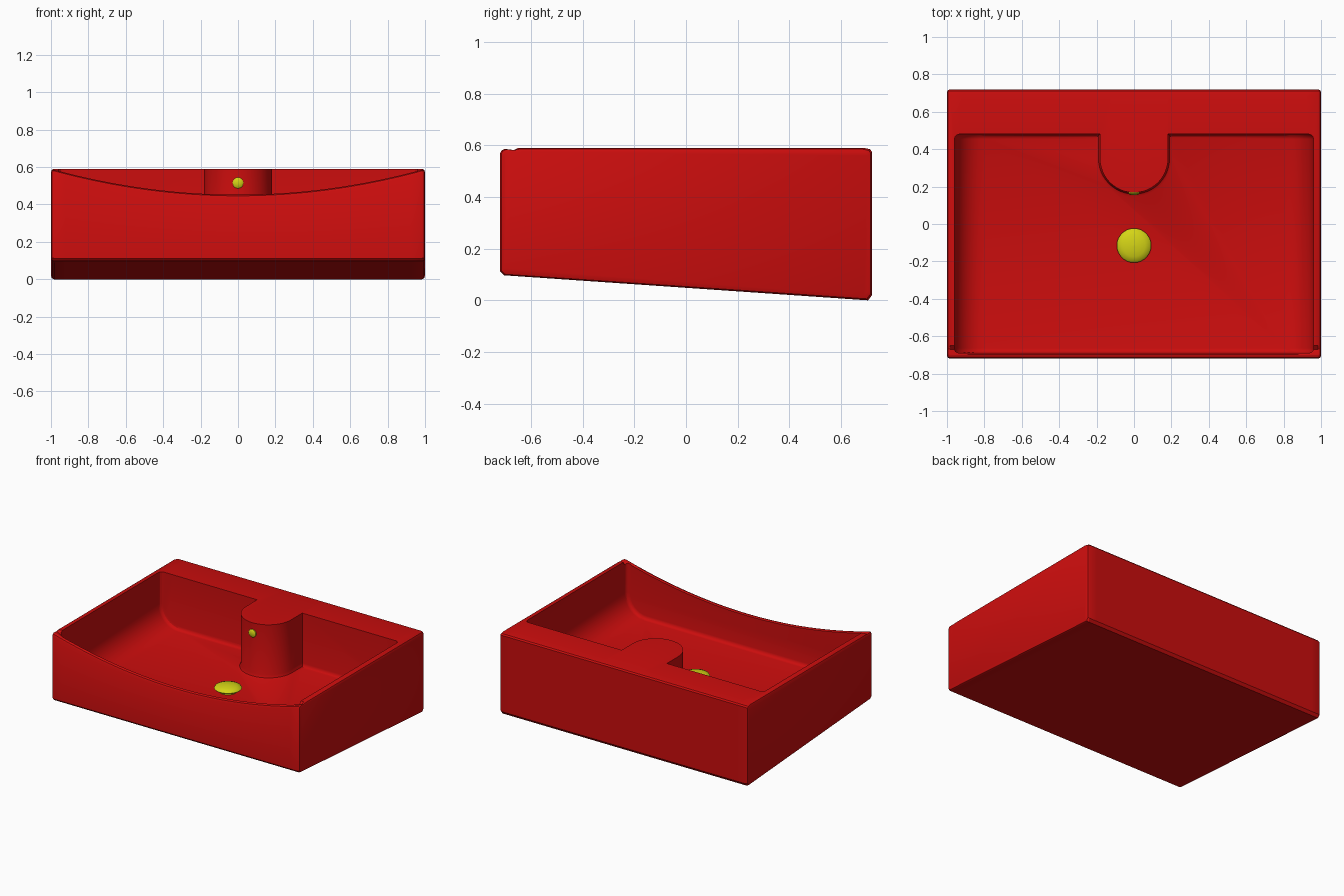
import bpy, bmesh, math

if "Cube" in bpy.data.objects:
    bpy.data.objects.remove(bpy.data.objects["Cube"], do_unlink=True)

RIM, FLOOR = 0.59, 0.20


def material(name, rgb):
    m = bpy.data.materials.new(name)
    m.use_nodes = True
    m.diffuse_color = (*rgb, 1)
    m.node_tree.nodes["Principled BSDF"].inputs["Base Color"].default_value = (*rgb, 1)
    return m


red = material("red glaze", (0.6, 0.004, 0.004))
yellow = material("yellow metal", (0.66, 0.66, 0.008))


def loft(name, rings, bevel_ends=0):
    """Skin a list of equal-length point rings and cap both ends."""
    bm = bmesh.new()
    vs = [[bm.verts.new(p) for p in r] for r in rings]
    n = len(rings[0])
    for a, b in zip(vs, vs[1:]):
        for i in range(n):
            j = (i + 1) % n
            bm.faces.new((a[i], a[j], b[j], b[i]))
    caps = [bm.faces.new(vs[0]), bm.faces.new(vs[-1])]
    bmesh.ops.recalc_face_normals(bm, faces=bm.faces)
    if bevel_ends:
        edges = [e for f in caps for e in f.edges
                 if min(v.co.z for v in e.verts) < RIM]
        bmesh.ops.bevel(bm, geom=edges, offset=bevel_ends, segments=3,
                        profile=0.5, affect='EDGES')
    me = bpy.data.meshes.new(name)
    bm.to_mesh(me)
    bm.free()
    ob = bpy.data.objects.new(name, me)
    bpy.context.collection.objects.link(ob)
    return ob


def activate(ob):
    bpy.ops.object.select_all(action='DESELECT')
    ob.select_set(True)
    bpy.context.view_layer.objects.active = ob


def subtract(ob, cutter):
    mod = ob.modifiers.new("cut", 'BOOLEAN')
    mod.operation, mod.solver, mod.object = 'DIFFERENCE', 'EXACT', cutter
    activate(ob)
    bpy.ops.object.modifier_apply(modifier=mod.name)
    bpy.data.objects.remove(cutter, do_unlink=True)


def finish(ob, mat, angle=30):
    ob.data.materials.clear()
    ob.data.materials.append(mat)
    activate(ob)
    bpy.ops.object.shade_smooth_by_angle(angle=math.radians(angle))


# Body: side sections swept across x, with a dipping front rim and sloped base
def body_section(x, inset=0.0):
    top = RIM - 0.138 * max(0.0, 1 - x * x)
    lip = min(0.02, RIM - top)
    pts = [(-0.72, 0.112), (-0.72, top - 0.018), (-0.714, top - 0.006),
           (-0.702, top), (-0.698, top), (-0.67, top - 1.4 * lip), (-0.65, RIM),
           (0.69, RIM), (0.712, 0.585), (0.72, 0.575),
           (0.72, 0.02), (0.705, 0.0), (-0.705, 0.097)]
    return [(x, y * (1 - inset / 0.72), z + (0.32 - z) * inset / 0.27)
            for y, z in pts]


inner = [-0.984 + 1.968 * i / 32 for i in range(33)]
rings = ([body_section(-1, 0.016), body_section(-0.995, 0.005)]
         + [body_section(x) for x in inner]
         + [body_section(0.995, 0.005), body_section(1, 0.016)])
basin = loft("basin_body", rings)

# Bowl cavity: rounded trough running front to back
W, R = 0.96, 0.16
half = [(W, 0.75)] + [(W - R + R * math.cos(t), FLOOR + R - R * math.sin(t))
                      for t in (math.pi / 2 * i / 8 for i in range(9))]
trough = half + [(-x, z) for x, z in reversed(half)]
cavity = loft("cavity_cutter", [[(x, y, z) for x, z in trough]
                                for y in (-0.69, 0.48)], bevel_ends=0.026)
cavity.hide_render = True


# Tap platform: round-nosed block with a flared foot, left standing in the bowl
def platform_ring(z, w, segs=24):
    arc = [(w * math.cos(t), 0.35 - w * math.sin(t))
           for t in (math.pi * i / segs for i in range(segs + 1))]
    return [(x, y, z) for x, y in [(w, 0.6)] + arc + [(-w, 0.6)]]


platform = loft("platform_cutter", [platform_ring(z, w) for z, w in (
    (0.1, 0.204), (FLOOR, 0.204), (0.207, 0.19), (0.226, 0.182), (0.9, 0.182))])
platform.hide_render = True
subtract(cavity, platform)
subtract(basin, cavity)
finish(basin, red)


# Round fittings
def disc_ring(r, h, segs=32):
    return [(r * math.cos(2 * math.pi * i / segs),
             r * math.sin(2 * math.pi * i / segs), h) for i in range(segs)]


drain = loft("drain_plug", [disc_ring(r, h) for r, h in (
    (0.06, -0.01), (0.06, 0.015), (0.088, 0.02), (0.092, 0.026),
    (0.085, 0.035), (0.06, 0.045), (0.03, 0.05), (0.004, 0.052))])
drain.location = (0, -0.115, FLOOR)
finish(drain, yellow, 40)

overflow = loft("overflow_cap", [disc_ring(r, h) for r, h in (
    (0.029, -0.012), (0.029, 0.006), (0.024, 0.011), (0.004, 0.013))])
overflow.location = (0, 0.168, 0.515)
overflow.rotation_euler = (math.pi / 2, 0, 0)
finish(overflow, yellow, 40)
